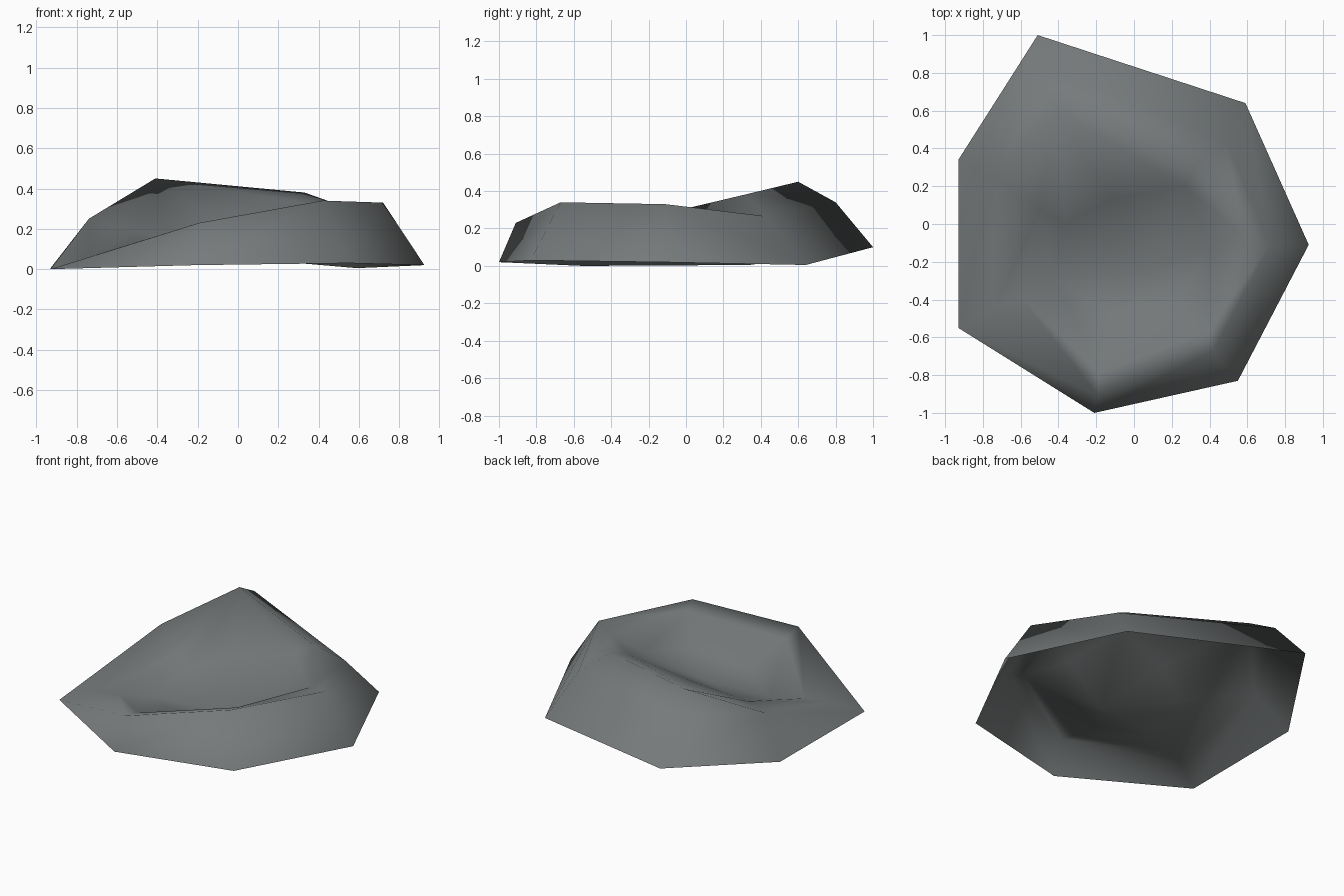
import bpy, bmesh

if "Cube" in bpy.data.objects:
    bpy.data.objects.remove(bpy.data.objects["Cube"])

# Seven-sided hollow rock: rings run from the ground edge, over the rim, into the dip
ground = [(-.51, 1.0, .10), (.59, .64, .005), (.925, -.11, .02), (.55, -.83, .03),
          (-.21, -1.0, .02), (-.93, -.55, 0), (-.93, .34, .005)]
rim = [(-.44, .80, .34), (.49, .43, .265), (.72, -.11, .33), (.42, -.67, .34),
       (-.19, -.91, .23), (-.74, -.44, .06), (-.74, .25, .25)]
crest = [(-.41, .60, .45), (.33, .31, .38), (.57, -.05, .295), (.39, -.57, .31),
         (-.19, -.78, .20), (-.60, -.39, .06), (-.50, .07, .19)]
dip = [(-.12, .13, .25), (.27, .20, .34), (.40, -.13, .20), (.24, -.40, .17),
       (-.12, -.48, .10), (-.42, -.28, .06), (-.36, .0, .155)]
centre = (.05, -.25, .065)

bm = bmesh.new()
rings = [[bm.verts.new(p) for p in ring] for ring in (ground, rim, crest, dip)]
n = len(ground)


def strip(low, high, folded=()):
    """Join two rings; split each quad along its higher diagonal unless folded."""
    for i in range(n):
        j = (i + 1) % n
        a, b, c, d = low[i], low[j], high[j], high[i]
        ridge = a.co.z + c.co.z > b.co.z + d.co.z
        if ridge != (i in folded):
            bm.faces.new((b, a, c))
            bm.faces.new((c, a, d))
        else:
            bm.faces.new((b, a, d))
            bm.faces.new((b, d, c))


# Outer wall, rim and inner slope
strip(rings[0], rings[1])
strip(rings[1], rings[2], folded=(1, 5))
strip(rings[2], rings[3])

# Floor of the dip
c = bm.verts.new(centre)
for i in range(n):
    bm.faces.new((rings[-1][(i + 1) % n], rings[-1][i], c))

# Upward normals, smooth shading
bm.normal_update()
if sum(f.normal.z for f in bm.faces) < 0:
    bmesh.ops.reverse_faces(bm, faces=bm.faces[:])
for f in bm.faces:
    f.smooth = True

mesh = bpy.data.meshes.new("rock_shell")
bm.to_mesh(mesh)
bm.free()
stone = bpy.data.materials.new("grey stone")
stone.diffuse_color = (.18, .194, .196, 1)
stone.use_nodes = True
stone.node_tree.nodes["Principled BSDF"].inputs["Base Color"].default_value = stone.diffuse_color
mesh.materials.append(stone)
rock = bpy.data.objects.new("rock_shell", mesh)
bpy.context.collection.objects.link(rock)
